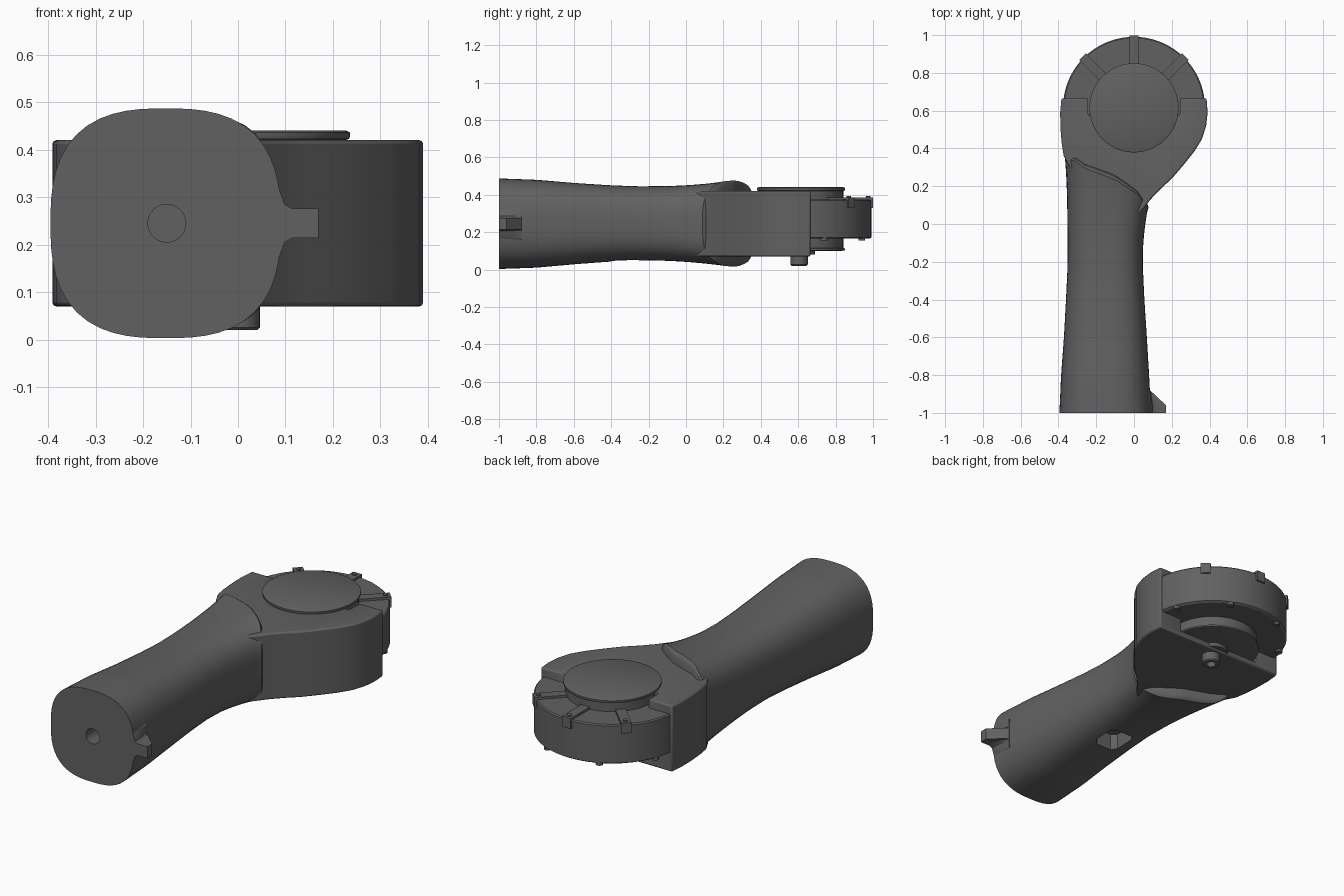
import bpy, bmesh, math

if "Cube" in bpy.data.objects:
    bpy.data.objects.remove(bpy.data.objects["Cube"])

dark = bpy.data.materials.new("dark_grey")
dark.diffuse_color = (0.12, 0.12, 0.12, 1)
dark.use_nodes = True
dark.node_tree.nodes["Principled BSDF"].inputs["Base Color"].default_value = dark.diffuse_color


def lerp_table(table, t):
    """Piecewise-linear lookup; rows are (key, value, ...)."""
    if t <= table[0][0]:
        return table[0][1:]
    for a, b in zip(table, table[1:]):
        if t <= b[0]:
            f = (t - a[0]) / (b[0] - a[0])
            return [u + (v - u) * f for u, v in zip(a[1:], b[1:])]
    return table[-1][1:]


def finish(name, bm):
    bmesh.ops.recalc_face_normals(bm, faces=bm.faces)
    me = bpy.data.meshes.new(name)
    bm.to_mesh(me)
    bm.free()
    ob = bpy.data.objects.new(name, me)
    me.materials.append(dark)
    bpy.context.collection.objects.link(ob)
    return ob


def loft(name, loops):
    """Skin closed loops of equal length and fan the two ends."""
    bm = bmesh.new()
    rings = [[bm.verts.new(p) for p in loop] for loop in loops]
    n = len(rings[0])
    for a, b in zip(rings, rings[1:]):
        for i in range(n):
            bm.faces.new((a[i], a[(i + 1) % n], b[(i + 1) % n], b[i]))
    for r in (rings[0], rings[-1]):
        c = bm.verts.new([sum(v.co[k] for v in r) / n for k in range(3)])
        for i in range(n):
            bm.faces.new((r[i], r[(i + 1) % n], c))
    bmesh.ops.dissolve_limit(bm, angle_limit=0.001, verts=bm.verts, edges=bm.edges)
    return finish(name, bm)


def prism(name, pts, z0, z1):
    bm = bmesh.new()
    f = bm.faces.new([bm.verts.new((x, y, z0)) for x, y in pts])
    ext = bmesh.ops.extrude_face_region(bm, geom=[f])["geom"]
    for v in ext:
        if isinstance(v, bmesh.types.BMVert):
            v.co.z = z1
    return finish(name, bm)


def lathe(name, centre, profile, seg=64):
    cx, cy = centre
    return loft(name, [[(cx + r * math.cos(2 * math.pi * i / seg),
                         cy + r * math.sin(2 * math.pi * i / seg), z) for i in range(seg)]
                       for r, z in profile])


def cut(ob, cutter):
    m = ob.modifiers.new("cut", "BOOLEAN")
    m.operation, m.solver, m.object = "DIFFERENCE", "EXACT", cutter
    cutter.hide_render = True
    cutter.hide_viewport = True


def bevel(ob, width, segments=2):
    m = ob.modifiers.new("bevel", "BEVEL")
    m.width, m.segments, m.limit_method = width, segments, "ANGLE"
    m.angle_limit = math.radians(50)


# Handle: rounded-square sections, far end sheared along an S line
STATIONS = [  # y, left, right, bottom, top, squareness
    (-1.0, -.395, .090, .003, .487, 2.7), (-.8, -.386, .080, .010, .480, 2.7),
    (-.6, -.371, .068, .028, .463, 2.7), (-.4, -.360, .055, .043, .450, 2.7),
    (-.25, -.353, .048, .049, .445, 2.7), (-.1, -.352, .048, .047, .446, 2.8),
    (.02, -.353, .056, .039, .452, 3.0), (.12, -.356, .065, .029, .461, 3.2),
    (.2, -.362, .073, .020, .471, 3.4), (.225, -.365, .077, .017, .475, 3.5)]
S_LINE = [(-.37, .345), (-.31, .335), (-.26, .295), (-.1, .235), (.02, .155), (.08, .085)]


def handle_loop(y, shrink=0.0, push=0.0, n=56):
    l, r, b, t, e = lerp_table(STATIONS, y)
    cx, cz = (l + r) / 2, (b + t) / 2
    hx, hz = (r - l) / 2 - shrink, (t - b) / 2 - shrink
    w = max(0, (y + .25) / .475) ** 1.5
    out = []
    for i in range(n):
        a = 2 * math.pi * i / n
        c, s = math.cos(a), math.sin(a)
        k = (abs(c) ** e + abs(s) ** e) ** (-1 / e)
        x, z = cx + hx * c * k, cz + hz * s * k
        out.append((x, y + push + w * (lerp_table(S_LINE, x)[0] - .225), z))
    return out


ys = [-1 + i * 1.225 / 28 for i in range(29)]
handle = loft("handle", [handle_loop(y) for y in ys]
              + [handle_loop(.225, .006, .009), handle_loop(.225, .02, .017),
                 handle_loop(.225, .06, .024)])

# Bore in the handle's end and pocket under the grip
bore = lathe("bore_cutter", (0, 0), [(.04, -.3), (.04, .3)], 24)
bore.rotation_euler = (math.pi / 2, 0, 0)
bore.location = (-.15, -1, .245)
cut(handle, bore)
pocket = prism("pocket_cutter", [(-.19, -.41), (-.10, -.41), (-.075, -.385), (-.075, -.275),
                                 (-.10, -.25), (-.19, -.25), (-.215, -.275), (-.215, -.385)],
               -.1, .13)
cut(handle, pocket)

# Locating tab with filleted root
TAB = [(.05, .13), (.084, .165), (.098, .205), (.115, .214), (.17, .214),
       (.17, .276), (.115, .276), (.098, .285), (.084, .325), (.05, .36)]
tab = loft("locating_tab", [[(min(x, lim), y, z) for x, z in TAB]
                            for y, lim in ((-1, .17), (-.96, .17), (-.88, .085))])

# Head: flat fork with a notch for the disc
OUTLINE = [(-.02, 0), (.05, .08), (.088, .13), (.14, .185), (.2, .24), (.26, .31), (.32, .385),
           (.36, .45), (.382, .52), (.39, .59), (.384, .665), (-.384, .665), (-.391, .59),
           (-.389, .5), (-.382, .42), (-.372, .36), (-.34, .3), (-.25, .2), (-.1, .05)]
head = prism("head", OUTLINE, .07, .42)
cut(head, prism("notch_cutter", [(-.245, .58), (.245, .58), (.245, .8), (-.245, .8)], .1, .6))
bevel(head, .008)

# Outer disc and stepped centre drum
C = (0, .615)
disc = lathe("outer_disc", C, [(.365, .165), (.376, .172), (.376, .368), (.37, .374)], 72)
drum = lathe("centre_drum", C, [(.22, .1), (.235, .103), (.235, .112), (.226, .116), (.226, .42),
                                (.234, .423), (.236, .428), (.236, .436), (.228, .44)], 72)

# Radial ribs with screw heads above and clips below
for k, deg in enumerate((45, 90, 135)):
    a = math.radians(deg)
    u, v = (math.cos(a), math.sin(a)), (-math.sin(a), math.cos(a))

    def bar(name, r0, r1, half, z0, z1):
        return prism(name, [(C[0] + u[0] * r + v[0] * s, C[1] + u[1] * r + v[1] * s)
                            for r, s in ((r0, -half), (r1, -half), (r1, half), (r0, half))], z0, z1)
    bar(f"rib_{k}", .2, .384, .025, .33, .386)
    lathe(f"screw_{k}", (C[0] + u[0] * .36, C[1] + u[1] * .36),
          [(.012, .36), (.012, .392)], 12)
for k, deg in enumerate((20, 65, 115, 160)):
    a = math.radians(deg)
    lathe(f"clip_{k}", (C[0] + .358 * math.cos(a), C[1] + .358 * math.sin(a)),
          [(.018, .155), (.018, .2)], 12)

# Drive pin and its boss underneath
lathe("pin_boss", (0, .605), [(.085, .08), (.085, .12)], 32)
lathe("drive_pin", (0, .605), [(.024, .07), (.024, .02), (.04, .02), (.046, .026), (.046, .12)], 32)

# Smooth shading with crisp edges
bpy.ops.object.select_all(action="DESELECT")
for ob in bpy.context.scene.objects:
    if not ob.hide_render:
        ob.select_set(True)
        bpy.context.view_layer.objects.active = ob
bpy.ops.object.shade_smooth_by_angle(angle=math.radians(30))
